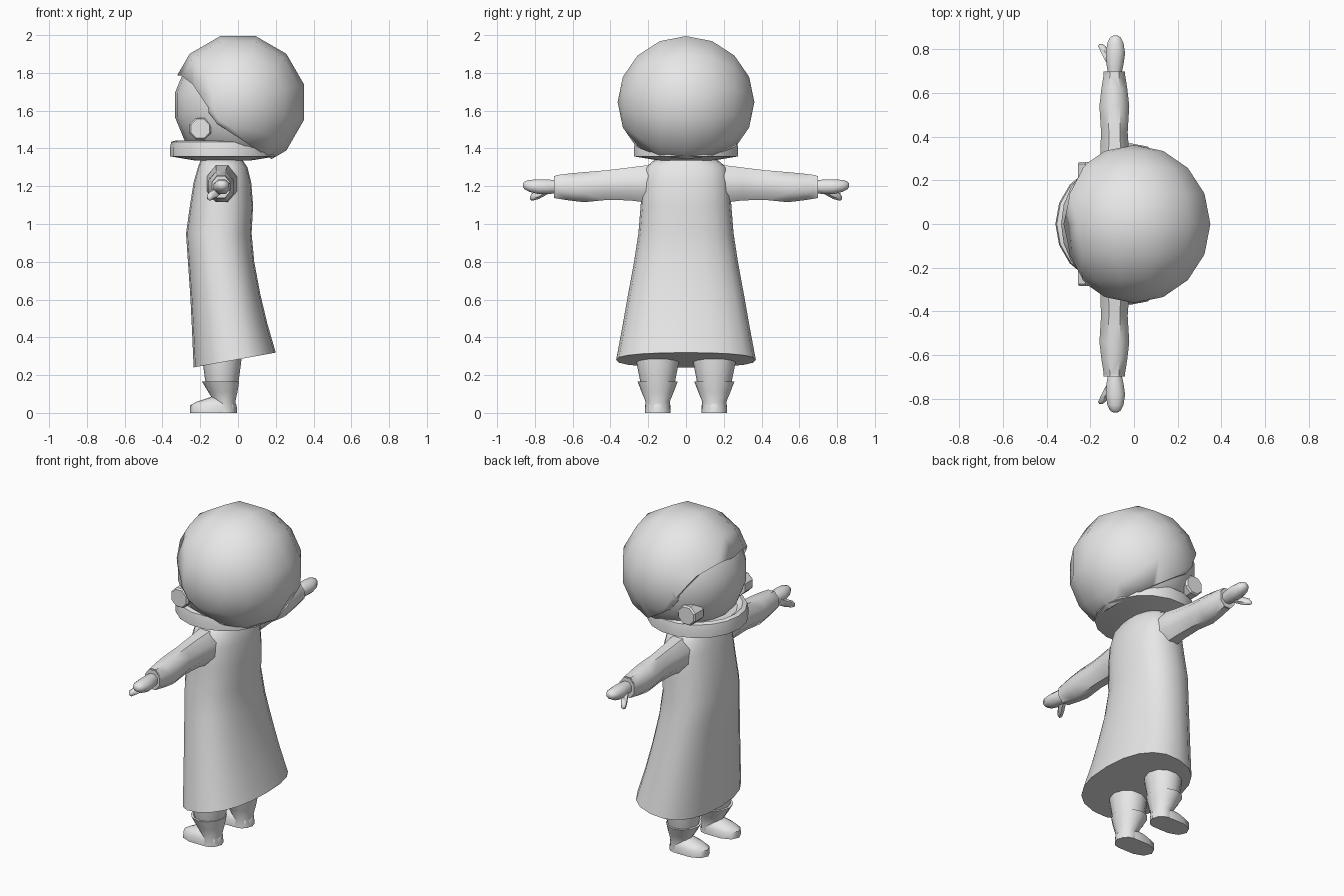
import bpy, bmesh, math
from mathutils import Vector, Matrix

if "Cube" in bpy.data.objects:
    bpy.data.objects.remove(bpy.data.objects["Cube"])

grey = bpy.data.materials.new("plain grey")
grey.diffuse_color = (0.8, 0.8, 0.8, 1)
grey.use_nodes = True
grey.node_tree.nodes["Principled BSDF"].inputs["Base Color"].default_value = grey.diffuse_color


def finish(bm, name, angle=40):
    bmesh.ops.recalc_face_normals(bm, faces=bm.faces)
    mesh = bpy.data.meshes.new(name)
    bm.to_mesh(mesh)
    bm.free()
    mesh.materials.append(grey)
    ob = bpy.data.objects.new(name, mesh)
    bpy.context.collection.objects.link(ob)
    bpy.ops.object.select_all(action='DESELECT')
    bpy.context.view_layer.objects.active = ob
    ob.select_set(True)
    bpy.ops.object.shade_smooth_by_angle(angle=math.radians(angle))
    return ob


def loft(name, rings, angle=40):
    """Skin a list of point rings and cap both ends."""
    bm = bmesh.new()
    rows = [[bm.verts.new(p) for p in r] for r in rings]
    n = len(rows[0])
    for a, b in zip(rows, rows[1:]):
        for i in range(n):
            j = (i + 1) % n
            bm.faces.new((a[i], a[j], b[j], b[i]))
    bm.faces.new(rows[0])
    bm.faces.new(rows[-1])
    return finish(bm, name, angle)


def ring_z(z, cx, cy, rx, ry, n=12, power=1.0, tilt=0.0):
    """Horizontal ring, rounded-box shaped when power < 1."""
    pts = []
    for i in range(n):
        a = 2 * math.pi * i / n
        c, s = math.cos(a), math.sin(a)
        x = rx * math.copysign(abs(c) ** power, c)
        y = ry * math.copysign(abs(s) ** power, s)
        pts.append((cx + x, cy + y, z + tilt * x))
    return pts


def ring_y(y, cx, cz, rx, rz, n=8):
    return [(cx + rx * math.cos(2 * math.pi * (i + .5) / n), y,
             cz + rz * math.sin(2 * math.pi * (i + .5) / n)) for i in range(n)]


def ball(name, radius, centre, segments, rings):
    """Sphere with its poles at the two sides."""
    bm = bmesh.new()
    m = Matrix.Translation(centre) @ Matrix.Rotation(math.pi / 2, 4, 'X') @ \
        Matrix.Rotation(math.pi / segments, 4, 'Z')
    bmesh.ops.create_uvsphere(bm, u_segments=segments, v_segments=rings, radius=radius, matrix=m)
    return finish(bm, name, 45)


# Hood: sphere with the face opening cut away by a side profile
hood = ball("hood", 0.362, (0, 0, 1.645), 12, 8)
profile = [(-.6, 1.79), (-.30, 1.785), (-.24, 1.74), (-.16, 1.62), (-.155, 1.59),
           (-.11, 1.53), (.175, 1.345), (.175, 1.1), (-.6, 1.1)]
cutter = loft("face_opening_cutter", [[(x, y, z) for x, z in profile] for y in (-.6, .6)])
cutter.hide_render = True
cutter.hide_viewport = True
mod = hood.modifiers.new("opening", 'BOOLEAN')
mod.operation = 'DIFFERENCE'
mod.solver = 'EXACT'
mod.object = cutter
bpy.context.view_layer.objects.active = hood
hood.select_set(True)
bpy.ops.object.modifier_apply(modifier="opening")
bpy.data.objects.remove(cutter)

# Head inside the hood, trimmed flat at the neck
head = ball("head", 0.335, (-.005, 0, 1.63), 16, 12)
bm = bmesh.new()
bm.from_mesh(head.data)
cut = bmesh.ops.bisect_plane(bm, geom=bm.verts[:] + bm.edges[:] + bm.faces[:],
                             plane_co=(0, 0, 1.38), plane_no=(0, 0, -1), clear_outer=True)
bmesh.ops.holes_fill(bm, edges=[e for e in bm.edges if e.is_boundary])
bm.to_mesh(head.data)
bm.free()

# Collar ring around the neck
loft("collar", [ring_z(z, -.08, 0, r, r, 18) for z, r in
                [(1.335, .14), (1.358, .28), (1.405, .28), (1.435, .274), (1.442, .25), (1.42, .22)]], 30)

# Coat: heights with front, back and half width; the hem slopes down to the front
coat = [(.28, -.235, .20, .37, .18), (.45, -.243, .155, .338, .12), (.62, -.252, .118, .308, .05),
        (.8, -.265, .086, .275, 0), (.95, -.275, .072, .252, 0), (1.1, -.254, .08, .24, 0),
        (1.22, -.235, .07, .232, 0), (1.30, -.212, .05, .215, 0), (1.345, -.195, .02, .16, 0)]
loft("coat", [ring_z(z, (f + b) / 2, 0, (b - f) / 2, w, 20, .85, t) for z, f, b, w, t in coat], 50)

# Arms, hands, ears and legs on both sides
for s, side in ((-1, "right"), (1, "left")):
    sleeve = [(.12, -.085, 1.215, .085, .11), (.22, -.085, 1.212, .085, .105),
              (.30, -.088, 1.212, .073, .094), (.42, -.09, 1.206, .066, .085),
              (.54, -.09, 1.195, .074, .086), (.62, -.09, 1.196, .064, .077),
              (.69, -.09, 1.197, .052, .066)]
    loft(side + "_sleeve", [ring_y(s * y, *r) for y, *r in sleeve], 50)
    loft(side + "_cuff", [ring_y(s * y, -.09, 1.196, r, r * 1.2) for y, r in
                          [(.655, .053), (.698, .053)]])
    hand = [(.68, -.088, 1.197, .032, .036), (.73, -.087, 1.197, .042, .042),
            (.78, -.085, 1.197, .048, .042), (.83, -.085, 1.202, .04, .034),
            (.855, -.085, 1.205, .026, .022), (.863, -.085, 1.205, .01, .01)]
    loft(side + "_hand", [ring_y(s * y, *r) for y, *r in hand], 60)
    thumb = [(.73, -.10, 1.185, .026, .026), (.78, -.128, 1.158, .024, .026),
             (.815, -.148, 1.143, .019, .02), (.825, -.152, 1.138, .008, .009)]
    loft(side + "_thumb", [ring_y(s * y, *r, n=6) for y, *r in thumb], 60)
    loft(side + "_ear", [ring_y(s * y, -.2, 1.505, r, r) for y, r in
                         [(.20, .062), (.275, .062), (.285, .054)]], 30)

    # Trouser leg
    loft(side + "_trouser_leg", [ring_z(z, -.085, s * .15, rx, ry) for z, rx, ry in
                                 [(.12, .08, .085), (.18, .09, .095), (.27, .102, .113),
                                  (.34, .105, .113)]], 50)
    # Boot: flared shaft above a long toe
    shaft = [(0, -.07, .062, .068), (.06, -.07, .056, .064), (.11, -.08, .077, .085),
             (.165, -.092, .098, .106), (.165, -.09, .085, .093), (.13, -.088, .07, .075)]
    loft(side + "_boot_shaft", [ring_z(z, cx, s * .15, rx, ry) for z, cx, rx, ry in shaft], 40)
    foot = [(0, -.13, .125, .07), (.04, -.13, .123, .07), (.06, -.118, .10, .058),
            (.085, -.09, .05, .035)]
    loft(side + "_boot_foot", [ring_z(z, cx, s * .15, rx, ry, 10, .85) for z, cx, rx, ry in foot], 50)
